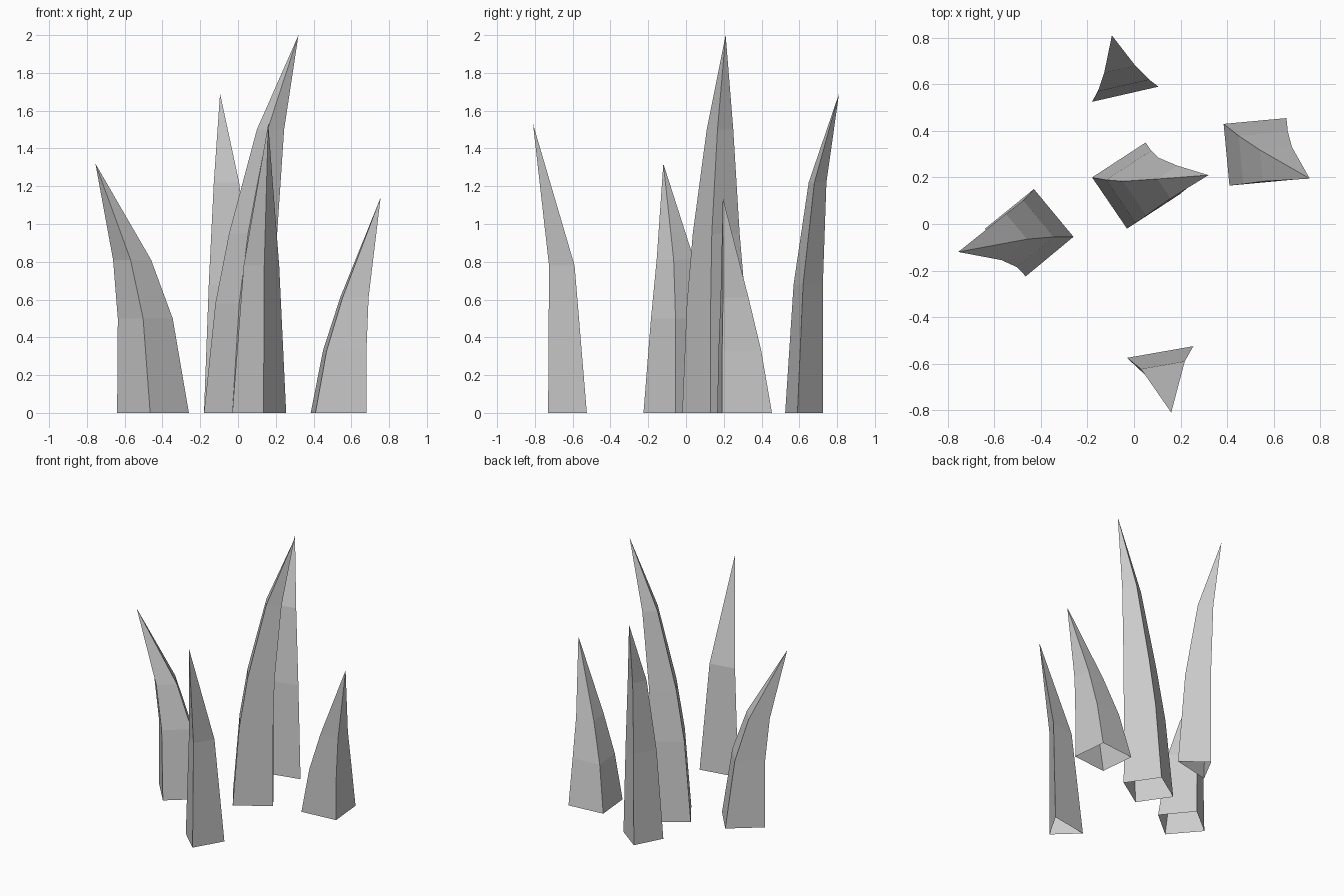
import bpy
import bmesh
from mathutils import Vector

cube = bpy.data.objects.get("Cube")
if cube:
    bpy.data.objects.remove(cube, do_unlink=True)

stone = bpy.data.materials.new("stone_grey")
stone.use_nodes = True
grey = (0.6, 0.6, 0.6, 1.0)
stone.diffuse_color = grey
stone.node_tree.nodes["Principled BSDF"].inputs["Base Color"].default_value = grey


def spike(name, base, rings, tip):
    """Open-bottomed curved spike: the base outline is shrunk about each ring centre
    (x, y, z, scale) and closed at the tip."""
    corners = [Vector((x, y, 0)) for x, y in base]
    centre = sum(corners, Vector()) / len(corners)
    bm = bmesh.new()
    lower = [bm.verts.new(c) for c in corners]
    count = len(corners)
    for x, y, z, scale in rings:
        upper = [bm.verts.new(Vector((x, y, z)) + (c - centre) * scale) for c in corners]
        for i in range(count):
            j = (i + 1) % count
            bm.faces.new((lower[i], lower[j], upper[j], upper[i]))
        lower = upper
    point = bm.verts.new(tip)
    for i in range(count):
        bm.faces.new((lower[i], lower[(i + 1) % count], point))
    mesh = bpy.data.meshes.new(name)
    bm.to_mesh(mesh)
    bm.free()
    mesh.materials.append(stone)
    bpy.context.collection.objects.link(bpy.data.objects.new(name, mesh))


# Outlines run counter-clockwise seen from above
spike("centre_spike",
      [(-0.18, 0.2), (-0.03, -0.02), (0.2, 0.13), (0.05, 0.35)],
      [(0.04, 0.16, 0.58, 0.84), (0.08, 0.16, 0.95, 0.67), (0.172, 0.18, 1.5, 0.38)],
      (0.32, 0.21, 2.0))

spike("right_spike",
      [(-0.64, -0.02), (-0.465, -0.225), (-0.26, -0.055), (-0.43, 0.15)],
      [(-0.49, -0.042, 0.5, 0.765), (-0.56, -0.056, 0.81, 0.53)],
      (-0.755, -0.12, 1.32))

spike("left_spike",
      [(0.385, 0.43), (0.41, 0.165), (0.68, 0.19), (0.655, 0.455)],
      [(0.565, 0.285, 0.33, 0.78), (0.616, 0.257, 0.61, 0.51)],
      (0.755, 0.195, 1.14))

spike("back_spike",
      [(-0.18, 0.525), (0.105, 0.59), (-0.075, 0.725)],
      [(-0.054, 0.638, 0.68, 0.775), (-0.067, 0.691, 1.22, 0.47)],
      (-0.095, 0.81, 1.69))

spike("front_spike",
      [(-0.03, -0.575), (0.135, -0.73), (0.255, -0.525)],
      [(0.129, -0.646, 0.78, 0.66)],
      (0.16, -0.81, 1.53))
